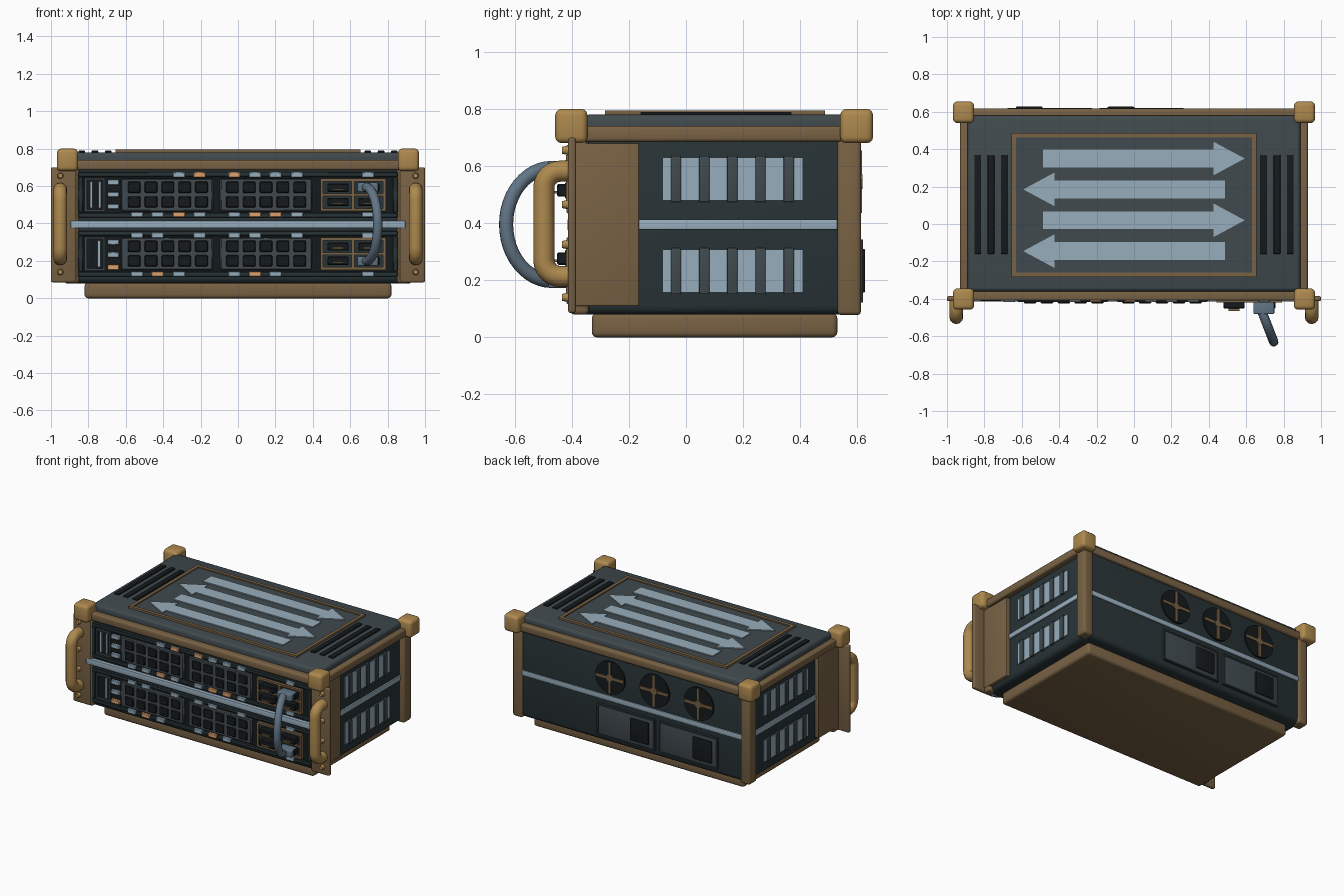
import bpy, bmesh, math
from mathutils import Matrix, Vector

if "Cube" in bpy.data.objects:
    bpy.data.objects.remove(bpy.data.objects["Cube"])


def material(name, r, g, b):
    m = bpy.data.materials.new(name)
    m.diffuse_color = [(c / 255) ** 2.2 for c in (r, g, b)] + [1]
    m.use_nodes = True
    m.node_tree.nodes["Principled BSDF"].inputs["Base Color"].default_value = m.diffuse_color
    return m


DARK = material("dark_shell", 44, 54, 57)
LID = material("slate", 66, 75, 79)
BLACK = material("black", 28, 32, 34)
BROWN = material("bronze", 120, 98, 70)
GOLD = material("brass", 172, 136, 80)
BLUE = material("pale_blue", 150, 172, 187)
ORANGE = material("amber", 220, 160, 108)
CABLE = material("cable_blue", 98, 116, 132)


def finish(name, bm, mat, mirror=False):
    me = bpy.data.meshes.new(name)
    bmesh.ops.recalc_face_normals(bm, faces=bm.faces)
    bm.to_mesh(me)
    bm.free()
    me.materials.append(mat)
    ob = bpy.data.objects.new(name, me)
    bpy.context.collection.objects.link(ob)
    if mirror:
        ob.modifiers.new("mirror", 'MIRROR')
    return ob


def boxes(name, mat, items, bevel=0.0, mirror=False, seg=3):
    """Each item is x0, x1, y0, y1, z0, z1."""
    bm = bmesh.new()
    for x0, x1, y0, y1, z0, z1 in items:
        mid = Vector((x0 + x1, y0 + y1, z0 + z1)) / 2
        bmesh.ops.create_cube(bm, size=1, matrix=Matrix.Translation(mid)
                              @ Matrix.Diagonal((x1 - x0, y1 - y0, z1 - z0, 1)))
    if bevel:
        bmesh.ops.bevel(bm, geom=bm.edges[:], offset=bevel, segments=seg,
                        profile=0.5, affect='EDGES')
    return finish(name, bm, mat, mirror)


def discs(name, mat, centres, r, depth, mirror=False, sides=24, r2=None):
    """Cylinders lying along y."""
    bm = bmesh.new()
    for c in centres:
        bmesh.ops.create_cone(bm, cap_ends=True, segments=sides, radius1=r,
                              radius2=r if r2 is None else r2, depth=depth,
                              matrix=Matrix.Translation(c) @ Matrix.Rotation(math.pi / 2, 4, 'X'))
    return finish(name, bm, mat, mirror)


def tube(name, mat, pts, r, mirror=False):
    cu = bpy.data.curves.new(name, 'CURVE')
    cu.dimensions = '3D'
    cu.bevel_depth, cu.bevel_resolution, cu.use_fill_caps = r, 4, True
    sp = cu.splines.new('POLY')
    sp.points.add(len(pts) - 1)
    for p, q in zip(sp.points, pts):
        p.co = (*q, 1)
    tmp = bpy.data.objects.new(name + "_path", cu)
    bpy.context.collection.objects.link(tmp)
    bm = bmesh.new()
    bm.from_mesh(bpy.data.meshes.new_from_object(tmp))
    bpy.data.objects.remove(tmp)
    return finish(name, bm, mat, mirror)


def frame(x0, x1, z0, z1, t, y0, y1):
    return [(x0, x1, y0, y1, z0, z0 + t), (x0, x1, y0, y1, z1 - t, z1),
            (x0, x0 + t, y0, y1, z0 + t, z1 - t), (x1 - t, x1, y0, y1, z0 + t, z1 - t)]


# base skid, shell and lid
boxes("base_skid", BROWN, [(-.82, .82, -.33, .53, 0, .085)], .018)
boxes("shell", DARK, [(-.89, .89, -.39, .6, .08, .71)], .03)
boxes("lid", LID, [(-.89, .89, -.36, .58, .69, .78)], .02)

# edge rails, corner posts and corner caps
boxes("side_rail", BROWN, [(.875, .93, -.4, .6, .685, .74)], .012, True)
boxes("cross_rails", BROWN, [(-.9, .9, .56, .617, .685, .74), (-.9, .9, -.41, -.355, .685, .74)], .012)
boxes("rear_post", BROWN, [(.85, .925, .53, .613, .078, .7)], .014, True)
boxes("front_post", BROWN, [(.85, .915, -.405, -.34, .08, .7)], .014, True)
boxes("corner_cap", GOLD, [(.855, .968, .54, .655, .68, .8), (.855, .968, -.458, -.345, .68, .8)], .022, True)

# rack ears, bolts and handles
boxes("ear_side_plate", BROWN, [(.88, .918, -.4, -.165, .11, .68)], .005, True)
boxes("ear_flange", BROWN, [(.865, 1, -.413, -.385, .085, .7)], .01, True)
discs("ear_bolt", GOLD, [(.95, -.42, z) for z in (.14, .325, .465, .655)], .018, .03, True, 16, .012)
arc = [i * math.pi / 12 for i in range(7)]
top_bend = [(.95, -.44 - .058 * math.sin(a), .524 + .058 * math.cos(a)) for a in arc]
bottom_bend = [(x, y, .795 - z) for x, y, z in reversed(top_bend)]
tube("handle", GOLD, [(.95, -.395, .582)] + top_bend + bottom_bend + [(.95, -.395, .213)], .037, True)

# pale stripe around the middle
boxes("mid_stripe", BLUE, [(-.895, .895, -.415, -.38, .375, .415), (-.86, .86, .59, .608, .377, .413)], .004)
boxes("side_stripe", BLUE, [(.88, .9, -.165, .53, .377, .413)], .004, True)

# side vents
boxes("side_vent_panel", BLUE, [(.88, .897, -.083, .41, z, z + .15) for z in (.157, .48)], 0, True)
boxes("side_vent_bar", LID, [(.88, .905, y - .018, y + .018, z - .006, z + .156)
                             for z in (.157, .48) for y in (-.035, .064, .162, .261, .36)], .004, True)

# lid panel, frame, slots and flow arrows
boxes("lid_panel", LID, [(-.64, .64, -.27, .475, .77, .786)])
fr = boxes("lid_panel_frame", BROWN, [(-.655, .655, -.283, -.26, .77, .794), (-.655, .655, .463, .486, .77, .794)]
           + [(s - .0115, s + .0115, -.26, .463, .77, .794) for s in (-.6435, .6435)])
boxes("lid_slot", BLACK, [(x - .018, x + .018, -.16, .37, .77, .789) for x in (.694, .765, .835)], .004, True)
bm = bmesh.new()
for y, s in ((.35, 1), (.185, -1), (.02, 1), (-.145, -1)):
    shape = [(-.487, -.048), (.425, -.048), (.425, -.09), (.592, 0),
             (.425, .09), (.425, .048), (-.487, .048)]
    verts = [bm.verts.new((s * px, y + py, .78)) for px, py in shape]
    f = bm.faces.new(verts)
    up = bmesh.ops.extrude_face_region(bm, geom=[f])["geom"]
    bmesh.ops.translate(bm, vec=(0, 0, .013), verts=[v for v in up if isinstance(v, bmesh.types.BMVert)])
finish("flow_arrows", bm, BLUE)

# the two front tiers
for tier, zc in (("upper", .553), ("lower", .238)):
    boxes(tier + "_bay", BLACK, [(-.84, .84, -.4, -.38, zc - .11, zc + .11)])
    boxes(tier + "_bay_frame", DARK, frame(-.855, .855, zc - .122, zc + .122, .026, -.41, -.385), .004, seg=1)
    boxes(tier + "_display", LID, frame(-.82, -.71, zc - .09, zc + .09, .012, -.412, -.395))
    boxes(tier + "_display_bar", BLUE, [(x - .007, x + .007, -.41, -.395, zc - .07, zc + .07)
                                        for x in ((-.785, -.74) if tier == "upper" else (-.743,))])
    # port banks
    boxes(tier + "_port_bank", LID, [(c - .245, c + .245, -.416, -.39, zc - .088, zc + .088) for c in (-.38, .15)],
          .006, seg=1)
    boxes(tier + "_ports", BLACK, [(c + i * .09 - .034, c + i * .09 + .034, -.424, -.4, zc + k - .03, zc + k + .03)
                                   for c in (-.375, .15) for i in range(-2, 3) for k in (-.038, .04)], .005, seg=1)
    # module cages
    boxes(tier + "_cage_back", DARK, [(.445, .785, -.41, -.39, zc - .083, zc + .083)])
    boxes(tier + "_cage_frame", BROWN, frame(.44, .79, zc - .086, zc + .086, .014, -.42, -.39)
          + [(.607, .623, -.42, -.39, zc - .075, zc + .075), (.45, .78, -.42, -.39, zc - .006, zc + .006)])
    slots = [(x, zc + k) for x in (.535, .7) for k in (-.038, .038)]
    boxes(tier + "_module", BLACK, [(x - .057, x + .057, -.452, -.4, z - .022, z + .022) for x, z in slots], .005, seg=1)
    boxes(tier + "_module_latch", BROWN, [(x - .03, x + .03, -.464, -.445, z - .012, z - .003) for x, z in slots])
    # plug for the patch cable
    zp = zc + (.04 if tier == "upper" else -.04)
    boxes(tier + "_plug", CABLE, [(.638, .75, -.482, -.41, zp - .025, zp + .025)], .008)

# patch cable
loop = [i * math.pi / 24 for i in range(25)]
tube("patch_cable", CABLE, [(.68, -.45, .593)]
     + [(.685 + .062 * math.sin(a), -.47 - .16 * math.sin(a), .3955 + .1975 * math.cos(a)) for a in loop]
     + [(.68, -.45, .198)], .025)

# status lights: (row height, pale positions, amber positions)
rows = [(.66, (-.315, .09, .2, .315, .695), (-.205, -.02)),
        (.448, (-.54, -.43, -.205, -.02, .315, .695), (-.315, .09, .2)),
        (.337, (-.54, -.43, -.205, -.02, .09, .315, .695), ()),
        (.13, (-.54, -.315, -.02, .2, .695), (-.43, .09))]


def light(x, z):
    return (x - .032, x + .032, -.418, -.39, z - .014, z + .014)


boxes("pale_lights", BLUE, [light(x, z) for z, pale, _ in rows for x in pale]
      + [light(-.667, z) for z in (.49, .555, .62, .232, .3)], .003, seg=1)
boxes("amber_lights", ORANGE, [light(x, z) for z, _, amber in rows for x in amber] + [light(-.667, .166)], .003, seg=1)

# rear fans
fans = [(x, .6, .545) for x in (.165, -.18, -.525)]
discs("fan_openings", BLACK, fans, .115, .022, sides=32)
boxes("fan_spokes", BROWN, [b for x, y, z in fans for b in
                            ((x - .11, x + .11, .6, .617, z - .009, z + .009),
                             (x - .009, x + .009, .6, .617, z - .11, z + .11))])
discs("fan_hubs", BROWN, fans, .025, .036)

# rear power supplies
px = (.04, -.45)
boxes("power_plate", LID, [(x - .222, x + .222, .59, .615, .125, .34) for x in px], .006)
boxes("power_plate_rim", DARK, [b for x in px for b in frame(x - .225, x + .225, .122, .343, .012, .59, .619)])
boxes("power_socket", BLACK, [(x - .182, x - .038, .6, .627, .157, .31) for x in px], .005)

# smooth shading with sharp edges
bpy.ops.object.select_all(action='SELECT')
bpy.context.view_layer.objects.active = fr
bpy.ops.object.shade_smooth_by_angle(angle=math.radians(40))
